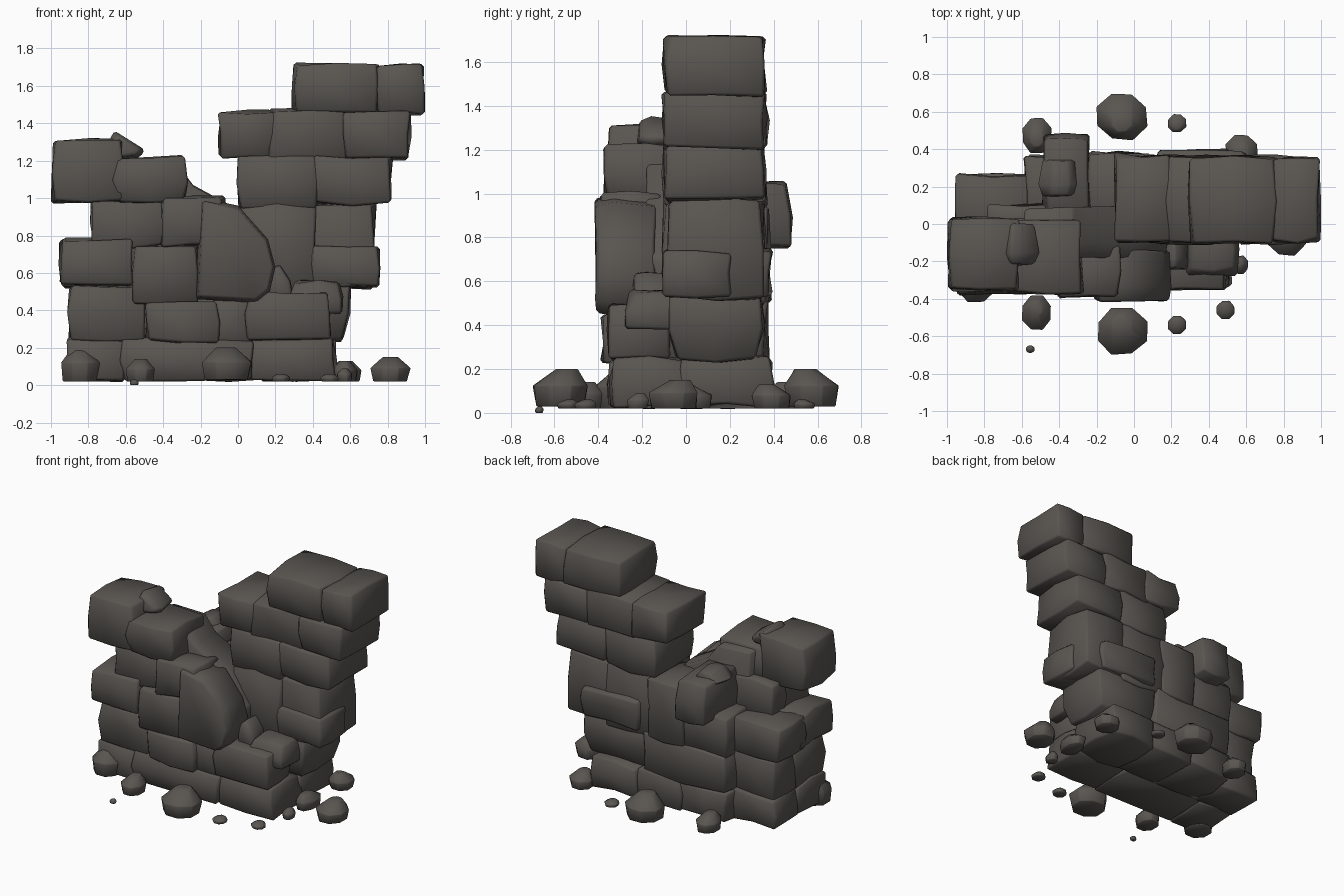
import bpy, bmesh, math, random
from mathutils import Vector

cube = bpy.data.objects.get("Cube")
if cube:
    bpy.data.objects.remove(cube, do_unlink=True)

random.seed(4)
rock = bpy.data.materials.new("dark_grey_stone")
rock.use_nodes = True
rock.diffuse_color = (.10, .092, .082, 1)
rock.node_tree.nodes["Principled BSDF"].inputs["Base Color"].default_value = rock.diffuse_color


def finish(name, bm, width):
    """Chip the hard edges, soften the shading and add the object."""
    bmesh.ops.recalc_face_normals(bm, faces=bm.faces)
    hard = [e for e in bm.edges if e.calc_face_angle(0) > .7]
    bmesh.ops.bevel(bm, geom=hard, offset=width, segments=1, affect='EDGES', clamp_overlap=True)
    mesh = bpy.data.meshes.new(name)
    bm.to_mesh(mesh)
    bm.free()
    mesh.materials.append(rock)
    obj = bpy.data.objects.new(name, mesh)
    bpy.context.collection.objects.link(obj)
    bpy.ops.object.select_all(action='DESELECT')
    obj.select_set(True)
    bpy.context.view_layer.objects.active = obj
    bpy.ops.object.shade_smooth_by_angle(angle=.9)


def middle_and_half(*ranges):
    return (Vector([(a + b) / 2 for a, b in ranges]), Vector([(b - a) / 2 for a, b in ranges]))


def stone(name, x, y, z, top=1.0, base=1.0, rough=.014):
    """Rough block filling the given ranges, with optional taper at top or base."""
    bm = bmesh.new()
    bmesh.ops.create_cube(bm, size=2)
    bmesh.ops.subdivide_edges(bm, edges=bm.edges, cuts=1, use_grid_fill=True)
    mid, half = middle_and_half(x, y, z)
    for v in bm.verts:
        squeeze = top if v.co.z > .5 else base if v.co.z < -.5 else 1
        corner = .975 if min(abs(c) for c in v.co) > .5 else 1
        shift = Vector([random.uniform(-rough, rough) for _ in range(3)])
        v.co *= corner
        v.co = mid + shift + half * Vector((v.co.x * squeeze, v.co.y * squeeze, v.co.z)) \
            if False is None else mid + shift + Vector(
                (v.co.x * squeeze * half.x, v.co.y * squeeze * half.y, v.co.z * half.z))
    finish(name, bm, .013)


def loft(name, rings, width):
    """Closed solid through matching rings of points."""
    bm = bmesh.new()
    loops = [[bm.verts.new(p) for p in ring] for ring in rings]
    n = len(loops[0])
    for a, b in zip(loops, loops[1:]):
        for i in range(n):
            bm.faces.new((a[i], a[(i + 1) % n], b[(i + 1) % n], b[i]))
    bm.faces.new(loops[0])
    bm.faces.new(loops[-1])
    finish(name, bm, width)


def slab(name, outline, y, shrink=.93):
    """Boulder from an x-z outline; its front and back are slightly smaller."""
    cx = sum(p[0] for p in outline) / len(outline)
    cz = sum(p[1] for p in outline) / len(outline)
    near = y[0] * .7 + y[1] * .3
    loft(name, [[(cx + (px - cx) * s, depth + random.uniform(-.01, .01), cz + (pz - cz) * s)
                 for px, pz in outline]
                for depth, s in ((y[0], shrink), (near, 1), (y[1], shrink))], .012)


def rubble(name, x, y, z, sides=8):
    """Fallen lump with a small peak that leans towards the wall."""
    mid, half = middle_and_half(x, y, z)
    lean = -math.copysign(.25, mid.y)
    rings = []
    for level, size, shift in ((-1, .88, 0), (.1, 1, 0), (1, .4, lean)):
        ring = []
        for i in range(sides):
            a = math.tau * (i + .5) / sides
            r = size * random.uniform(1, 1.12)
            ring.append((mid.x + half.x * r * math.cos(a),
                         mid.y + half.y * (r * math.sin(a) + shift),
                         mid.z + half.z * level))
        rings.append(ring)
    loft(name, rings, .004)


# Shared wall depths and heights
TOWER = (-.1, .36)
FRONT = (-.37, .02)
BACK = (-.02, .37)
FOOT = (.03, .25)
LOW = (.24, .53)

# Foundation course
stone("foot_front_left", (-.92, -.6), (-.34, 0), FOOT, top=.94)
stone("foot_front_middle", (-.62, .08), (-.35, 0), FOOT)
stone("foot_front_right", (.06, .52), (-.34, 0), FOOT)
stone("foot_back_left", (-.91, -.55), (-.02, .27), FOOT)
stone("foot_back_inner", (-.58, -.2), BACK, FOOT)
stone("foot_back_middle", (-.22, .15), BACK, FOOT)
stone("foot_back_right", (.13, .52), (-.02, .39), FOOT)

# Second course
stone("low_front_left", (-.9, -.5), (-.34, .02), LOW)
stone("low_front_middle", (-.49, -.1), (-.38, .02), (.23, .44))
stone("low_front_gap", (-.14, .08), (-.33, .02), (.23, .46))
stone("low_front_right", (.04, .49), (-.36, -.08), (.24, .5), top=.92)
stone("low_ledge_stone", (.28, .56), (-.28, .02), (.38, .55), top=.8)
slab("low_ledge_chip", [(.16, .45), (.16, .6), (.22, .65), (.28, .56), (.3, .45)], (-.24, -.05))
stone("low_back_left", (-.9, -.55), (-.02, .25), LOW)
stone("low_back_middle", (-.58, .1), BACK, LOW)
stone("low_back_right", (.08, .6), (-.08, .35), LOW, base=.84)

# Left wall, front face
stone("left_end_block", (-.95, -.57), FRONT, (.53, .78))
stone("left_inner_block", (-.56, -.22), FRONT, (.44, .75))
stone("left_neck_block", (-.78, -.39), (-.33, .04), (.74, .99))
stone("left_shoulder_block", (-.41, -.08), (-.39, -.12), (.74, 1.0))
stone("left_crown_block", (-.99, -.62), (-.36, .03), (.98, 1.31))
stone("left_crown_step", (-.66, -.28), FRONT, (.97, 1.22))
slab("left_crown_chip", [(-.7, 1.29), (-.66, 1.36), (-.5, 1.26), (-.52, 1.22), (-.68, 1.2)],
     (-.22, .0), shrink=.75)
slab("leaning_boulder", [(-.23, .46), (.1, .44), (.17, .5), (.2, .63), (.16, .78), (.0, .96),
                         (-.2, 1.0)], (-.41, -.14))
slab("sloping_core", [(-.55, .5), (.17, .5), (.18, .7), (.0, .94), (-.24, 1.07), (-.33, 1.19),
                      (-.6, 1.2)], (-.18, .09), shrink=.96)

# Left wall, back face
stone("back_end_block", (-.95, -.55), (-.05, .26), (.52, .78))
stone("back_step_block", (-.78, -.4), (-.05, .1), (.74, 1.0))
stone("back_inner_block", (-.58, -.2), (-.02, .36), (.5, .8))
stone("back_projecting_block", (-.48, -.24), (.05, .48), (.76, 1.05), top=.93)
slab("back_loose_chip", [(-.52, 1.02), (-.44, 1.1), (-.34, 1.1), (-.29, 1.03)], (.15, .34), .8)
stone("back_gap_block", (-.25, .06), (.0, .38), (.5, .95))

# Right tower courses
stone("tower_inner_base", (.02, .42), TOWER, (.5, .97))
stone("tower_outer_base", (.38, .73), (-.08, .35), (.52, .97))
stone("tower_front_block", (.38, .75), (-.1, .2), (.53, .74))
stone("tower_inner_middle", (.0, .43), TOWER, (.94, 1.23))
stone("tower_outer_middle", (.41, .82), TOWER, (.97, 1.22))
stone("tower_overhang", (-.1, .2), (-.09, .37), (1.22, 1.46))
stone("tower_inner_upper", (.17, .58), (-.09, .36), (1.2, 1.47))
stone("tower_outer_upper", (.56, .92), TOWER, (1.21, 1.46))
stone("tower_cap_inner", (.3, .76), TOWER, (1.45, 1.72))
stone("tower_cap_outer", (.74, .99), (-.09, .36), (1.45, 1.71))
stone("tower_back_brick", (.12, .6), (.2, .39), (.53, .75))

# Fallen rubble, matching pieces on both sides
for side, s in (("front", -1), ("back", 1)):
    rubble("rubble_large_" + side, (-.2, .07), sorted((s * .45, s * .7)), (.03, .2))
    rubble("rubble_medium_" + side, (-.6, -.44), sorted((s * .38, s * .57)), (.02, .14))
    rubble("rubble_small_" + side, (.18, .28), sorted((s * .49, s * .59)), (.02, .06))
rubble("rubble_outer", (.71, .92), (-.17, .06), (.02, .15))
rubble("rubble_tower", (.49, .66), (.3, .48), (.02, .13))
rubble("rubble_edge", (.5, .64), (-.1, .12), (.02, .13))
rubble("rubble_pebble_right", (.44, .54), (-.51, -.41), (.02, .06))
rubble("rubble_pebble_wall", (.53, .61), (-.27, -.17), (.02, .09))
rubble("rubble_crumb", (-.58, -.53), (-.69, -.65), (.0, .03))
rubble("rubble_foot_left", (-.95, -.74), (-.42, -.2), (.02, .2))
